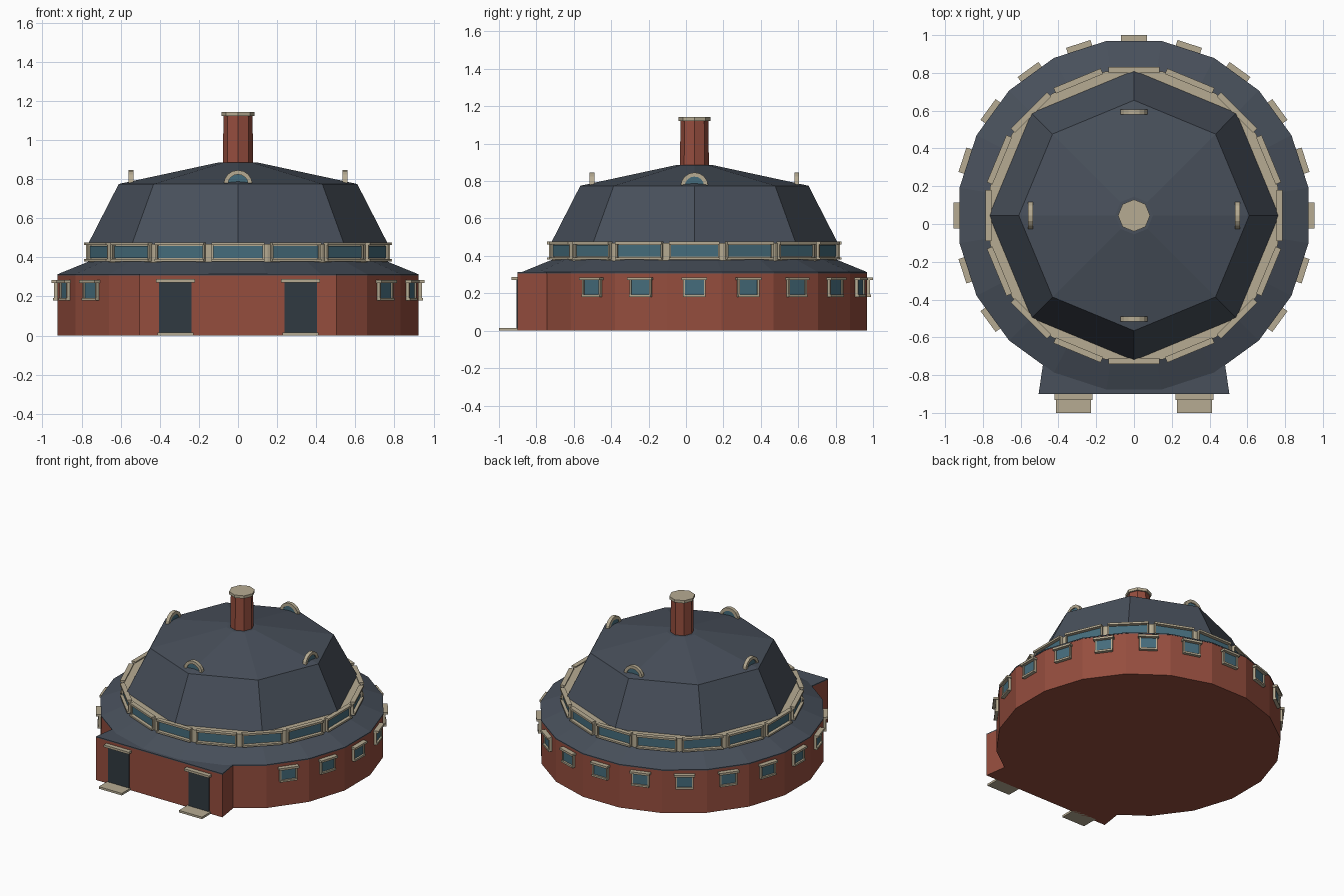
import bpy, bmesh
from math import sin, cos, pi, radians
from mathutils import Matrix

if "Cube" in bpy.data.objects:
    bpy.data.objects.remove(bpy.data.objects["Cube"])

CY = 0.045  # centre of the round plan


def mat(name, r, g, b):
    m = bpy.data.materials.new(name)
    m.diffuse_color = (r, g, b, 1)
    m.use_nodes = True
    m.node_tree.nodes["Principled BSDF"].inputs["Base Color"].default_value = m.diffuse_color
    return m


BRICK = mat("brick", 0.30, 0.075, 0.048)
SLATE = mat("slate", 0.065, 0.08, 0.105)
STONE = mat("stone", 0.47, 0.41, 0.29)
GLASS = mat("glass", 0.06, 0.15, 0.20)
DOOR = mat("door_paint", 0.03, 0.042, 0.052)


def finish(name, bm, material):
    bmesh.ops.recalc_face_normals(bm, faces=bm.faces)
    me = bpy.data.meshes.new(name)
    bm.to_mesh(me)
    bm.free()
    me.materials.append(material)
    ob = bpy.data.objects.new(name, me)
    bpy.context.collection.objects.link(ob)
    return ob


def lathe(name, profile, n, material, flat=True):
    """Stack n-sided rings of (radius, z); flat puts a facet at angle 0."""
    bm = bmesh.new()
    off = 0.5 if flat else 0
    rings = []
    for r, z in profile:
        k = r / cos(pi / n) if flat else r
        rings.append([bm.verts.new((k * cos((i + off) * 2 * pi / n),
                                    CY + k * sin((i + off) * 2 * pi / n), z)) for i in range(n)])
    for a, b in zip(rings, rings[1:]):
        for i in range(n):
            j = (i + 1) % n
            bm.faces.new((a[i], a[j], b[j], b[i]))
    bm.faces.new(rings[0])
    bm.faces.new(rings[-1])
    return finish(name, bm, material)


def prism(name, outline, z0, z1, material):
    bm = bmesh.new()
    f = bm.faces.new([bm.verts.new((x, y, z0)) for x, y in outline])
    g = bmesh.ops.extrude_face_region(bm, geom=[f])["geom"]
    bmesh.ops.translate(bm, vec=(0, 0, z1 - z0), verts=[v for v in g if isinstance(v, bmesh.types.BMVert)])
    return finish(name, bm, material)


def add_box(bm, m, x0, x1, y0, y1, z0, z1):
    t = Matrix.Translation(((x0 + x1) / 2, (y0 + y1) / 2, (z0 + z1) / 2))
    s = Matrix.Diagonal((x1 - x0, y1 - y0, z1 - z0, 1))
    bmesh.ops.create_cube(bm, size=1, matrix=m @ t @ s)


def around(name, angles, boxes, material):
    """Repeat boxes (radial, tangential, z ranges) round the plan."""
    bm = bmesh.new()
    for a in angles:
        m = Matrix.Translation((0, CY, 0)) @ Matrix.Rotation(radians(a), 4, 'Z')
        for b in boxes:
            add_box(bm, m, *b)
    return finish(name, bm, material)


def boxes(name, items, material):
    bm = bmesh.new()
    for b in items:
        add_box(bm, Matrix.Identity(4), *b)
    return finish(name, bm, material)


# round brick wall and lower roof
lathe("round_wall", [(0.922, 0), (0.922, 0.308)], 20, BRICK)
lathe("lower_roof", [(0.924, 0.306), (0.924, 0.313), (0.76, 0.38)], 20, SLATE)

# entrance block at the front
plan = [(-0.505, -0.9), (0.505, -0.9), (0.48, -0.73), (-0.48, -0.73)]
prism("entrance_block", plan, 0, 0.307, BRICK)
prism("entrance_roof", plan, 0.307, 0.314, SLATE)

# clerestory drum, then octagonal main roof
lathe("clerestory_drum", [(0.762, 0.36), (0.762, 0.468)], 16, STONE)
lathe("main_roof", [(0.768, 0.466), (0.61, 0.775), (0.1, 0.885)], 8, SLATE, flat=False)

# chimney
lathe("chimney", [(0.078, 0.86), (0.074, 1.13)], 8, BRICK, flat=False)
lathe("chimney_cap", [(0.085, 1.122), (0.085, 1.142)], 8, STONE, flat=False)

# clerestory glazing with sills, heads and corner posts
ring = [i * 22.5 for i in range(16)]
around("clerestory_glass", ring, [(0.755, 0.768, -0.128, 0.128, 0.396, 0.458)], GLASS)
around("clerestory_trim", ring, [
    (0.755, 0.787, -0.135, 0.135, 0.462, 0.476),
    (0.755, 0.787, -0.135, 0.135, 0.380, 0.392),
    (0.755, 0.778, -0.135, -0.125, 0.39, 0.464),
    (0.755, 0.778, 0.125, 0.135, 0.39, 0.464)], STONE)

# wall windows everywhere except behind the entrance block
wins = [-36 + 18 * i for i in range(15)]
around("wall_window_glass", wins, [(0.91, 0.932, -0.054, 0.054, 0.192, 0.27)], GLASS)
around("wall_window_frames", wins, [
    (0.91, 0.955, -0.068, 0.068, 0.270, 0.285),
    (0.91, 0.945, -0.060, 0.060, 0.180, 0.193),
    (0.91, 0.940, -0.060, -0.050, 0.19, 0.272),
    (0.91, 0.940, 0.050, 0.060, 0.19, 0.272)], STONE)

# doors, lintels and steps
S = (-0.32, 0.32)
boxes("doors", [(x - 0.083, x + 0.083, -0.906, -0.88, 0.012, 0.275) for x in S], DOOR)
boxes("door_lintels", [(x - 0.1, x + 0.1, -0.932, -0.88, 0.272, 0.288) for x in S], STONE)
boxes("door_steps", [(x - 0.092, x + 0.092, -1.0, -0.88, 0, 0.015) for x in S], STONE)


# half-round roof lights on the four sides of the main roof
def half_rounds(name, r_in, r_out, x0, x1, z, material):
    bm = bmesh.new()
    n = 8
    for q in range(4):
        m = Matrix.Translation((0, CY, 0)) @ Matrix.Rotation(q * pi / 2, 4, 'Z')
        pts = [(r_out * cos(pi * i / n), r_out * sin(pi * i / n)) for i in range(n + 1)]
        if r_in:
            pts += [(r_in * cos(pi * i / n), r_in * sin(pi * i / n)) for i in range(n, -1, -1)]
        loops = [[bm.verts.new(m @ Matrix.Translation((x, y, z + h)) .to_translation()) for y, h in pts]
                 for x in (x0, x1)]
        for lp in loops:
            bm.faces.new(lp)
        for i in range(len(pts)):
            j = (i + 1) % len(pts)
            bm.faces.new((loops[0][i], loops[0][j], loops[1][j], loops[1][i]))
    return finish(name, bm, material)


half_rounds("roof_light_arches", 0.052, 0.074, 0.535, 0.56, 0.772, STONE)
half_rounds("roof_light_glass", 0, 0.054, 0.54, 0.552, 0.772, GLASS)
